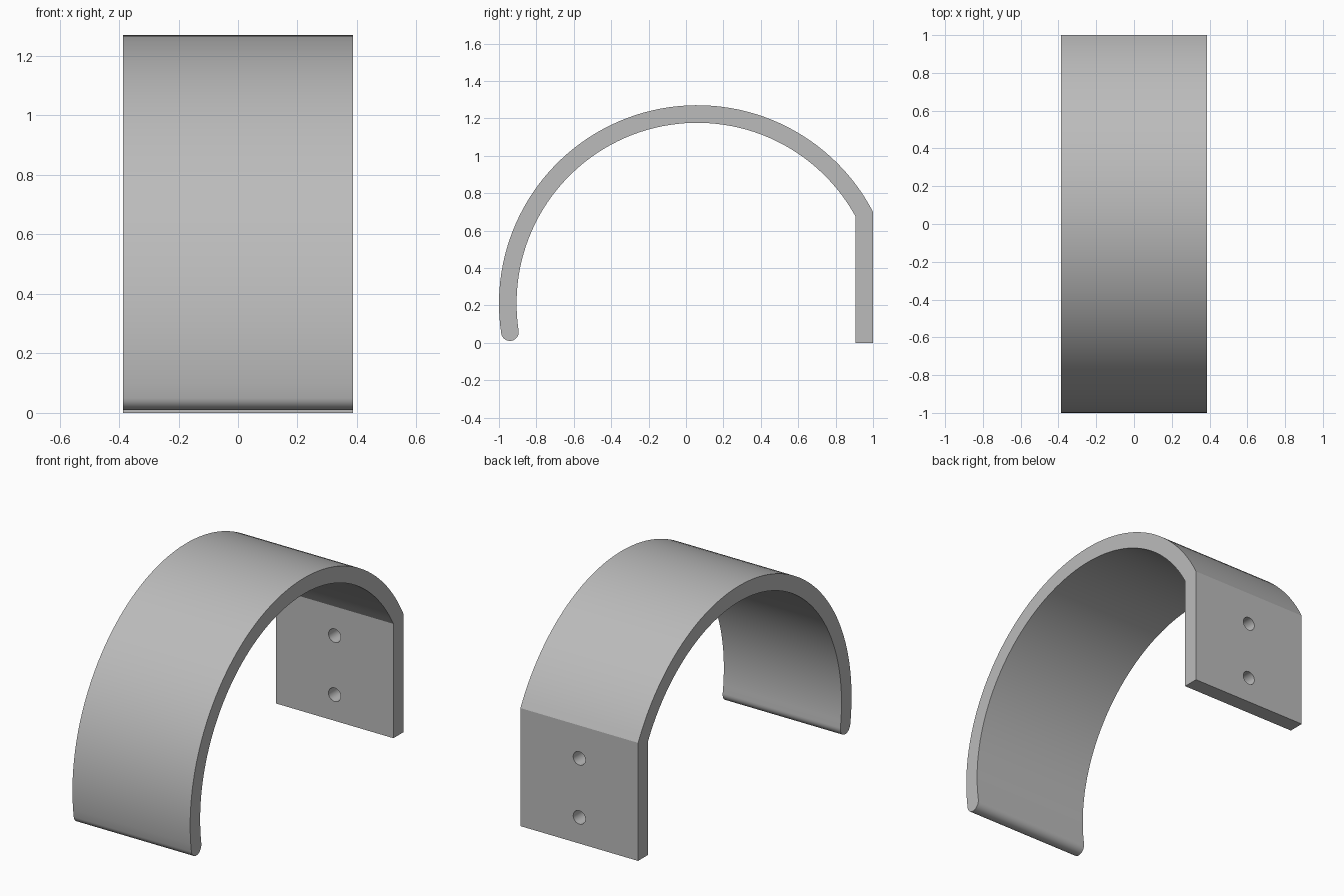
import bpy
import bmesh
from math import sin, cos, acos, pi, radians
from mathutils import Matrix

if "Cube" in bpy.data.objects:
    bpy.data.objects.remove(bpy.data.objects["Cube"], do_unlink=True)

HALF_WIDTH = 0.386
CY, CZ = 0.06, 0.21           # centre of the arch
R_OUT, R_IN = 1.06, 0.966
PLATE_OUT, PLATE_IN = 1.0, 0.905
TIP_ANGLE = pi + radians(8.7)
STEPS = 64

grey = bpy.data.materials.new("satin_grey")
grey.use_nodes = True
colour = (0.5, 0.5, 0.5, 1)
grey.diffuse_color = colour
grey.node_tree.nodes["Principled BSDF"].inputs["Base Color"].default_value = colour


def arc(cy, cz, r, start, end, steps):
    """Points along a circular arc in the YZ plane."""
    angles = [start + (end - start) * i / steps for i in range(steps + 1)]
    return [(cy + r * cos(a), cz + r * sin(a)) for a in angles]


def finish(bm, name):
    bmesh.ops.recalc_face_normals(bm, faces=bm.faces)
    mesh = bpy.data.meshes.new(name)
    bm.to_mesh(mesh)
    bm.free()
    mesh.materials.append(grey)
    obj = bpy.data.objects.new(name, mesh)
    bpy.context.collection.objects.link(obj)
    return obj


# Side profile: plate, outer arch, rounded tip, inner arch
start_out = acos((PLATE_OUT - CY) / R_OUT)
start_in = acos((PLATE_IN - CY) / R_IN)
r_mid, r_tip = (R_OUT + R_IN) / 2, (R_OUT - R_IN) / 2
tip_y, tip_z = CY + r_mid * cos(TIP_ANGLE), CZ + r_mid * sin(TIP_ANGLE)
profile = [(PLATE_IN, 0), (PLATE_OUT, 0)]
profile += arc(CY, CZ, R_OUT, start_out, TIP_ANGLE, STEPS)
profile += arc(tip_y, tip_z, r_tip, TIP_ANGLE, TIP_ANGLE + pi, 14)[1:-1]
profile += arc(CY, CZ, R_IN, TIP_ANGLE, start_in, STEPS)

# Curved bracket extruded across its width
bm = bmesh.new()
face = bm.faces.new([bm.verts.new((-HALF_WIDTH, y, z)) for y, z in profile])
extruded = bmesh.ops.extrude_face_region(bm, geom=[face], use_keep_orig=True)
moved = [v for v in extruded["geom"] if isinstance(v, bmesh.types.BMVert)]
bmesh.ops.translate(bm, verts=moved, vec=(2 * HALF_WIDTH, 0, 0))
bracket = finish(bm, "curved_bracket")

# Two screw holes through the mounting plate
bm = bmesh.new()
for z in (0.155, 0.505):
    place = Matrix.Translation((0, 0.95, z)) @ Matrix.Rotation(pi / 2, 4, "X")
    bmesh.ops.create_cone(bm, cap_ends=True, segments=32, radius1=0.04,
                          radius2=0.04, depth=0.3, matrix=place)
cutter = finish(bm, "screw_hole_cutter")
cutter.hide_render = True

holes = bracket.modifiers.new("screw_holes", "BOOLEAN")
holes.operation = "DIFFERENCE"
holes.solver = "EXACT"
holes.object = cutter

bpy.ops.object.select_all(action="DESELECT")
bracket.select_set(True)
bpy.context.view_layer.objects.active = bracket
bpy.ops.object.modifier_apply(modifier=holes.name)
bpy.data.objects.remove(cutter, do_unlink=True)
bpy.ops.object.shade_smooth_by_angle(angle=radians(25))
